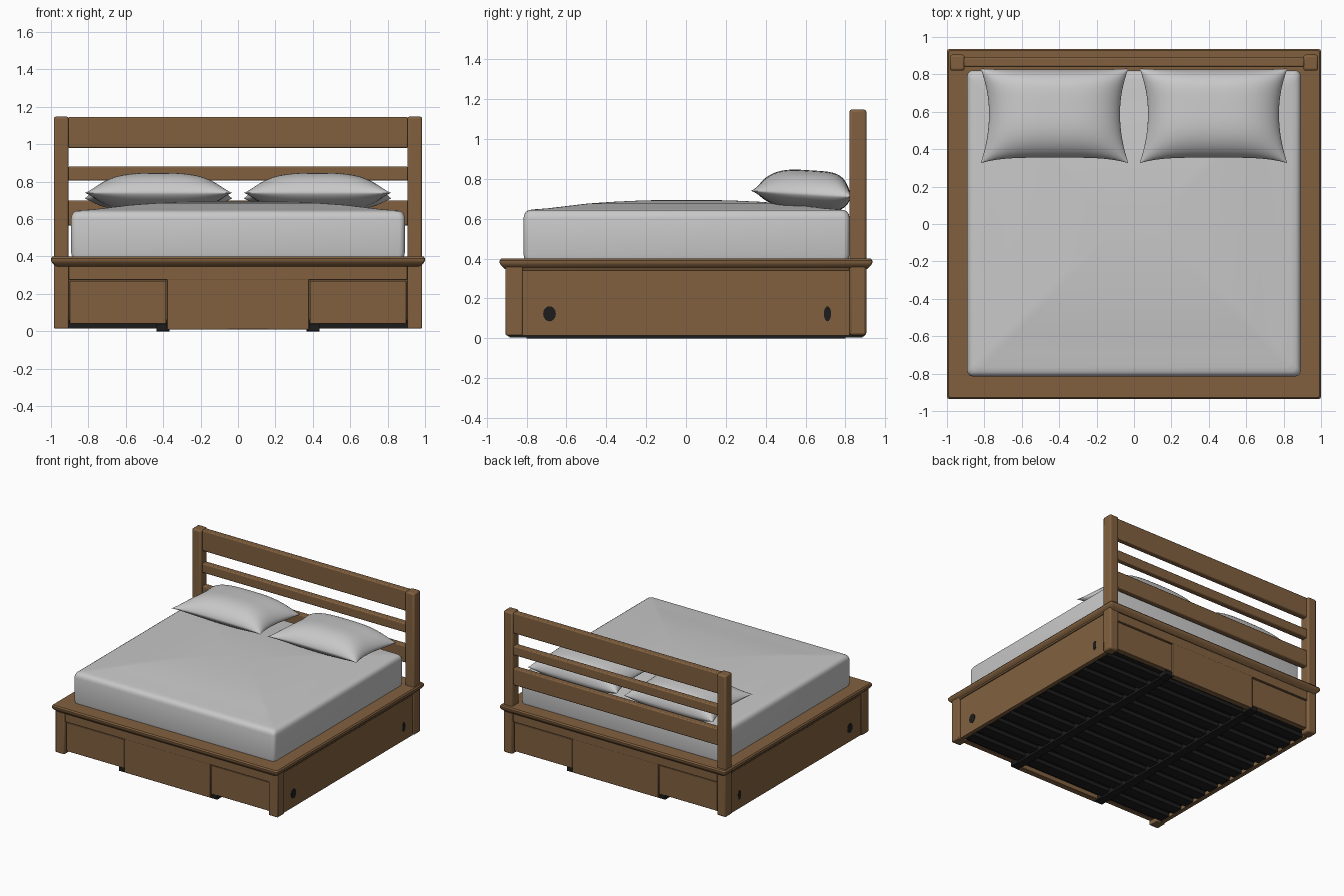
import bpy, bmesh, math

if "Cube" in bpy.data.objects:
    bpy.data.objects.remove(bpy.data.objects["Cube"], do_unlink=True)


def material(name, rgb):
    m = bpy.data.materials.new(name)
    m.use_nodes = True
    m.diffuse_color = (*rgb, 1)
    bsdf = m.node_tree.nodes["Principled BSDF"]
    bsdf.inputs["Base Color"].default_value = (*rgb, 1)
    bsdf.inputs["Roughness"].default_value = 0.8
    return m


WOOD = material("brown wood", (0.22, 0.118, 0.05))
LINEN = material("white linen", (0.58, 0.58, 0.58))
DARK = material("dark slats", (0.012, 0.012, 0.012))


def finish(name, bm, mat, bevel=0, angle=35):
    bmesh.ops.recalc_face_normals(bm, faces=bm.faces)
    me = bpy.data.meshes.new(name)
    bm.to_mesh(me)
    bm.free()
    me.materials.append(mat)
    ob = bpy.data.objects.new(name, me)
    bpy.context.collection.objects.link(ob)
    if bevel:
        mod = ob.modifiers.new("Bevel", "BEVEL")
        mod.width, mod.segments = bevel, 2
    bpy.ops.object.select_all(action="DESELECT")
    ob.select_set(True)
    bpy.context.view_layer.objects.active = ob
    bpy.ops.object.shade_smooth_by_angle(angle=math.radians(angle))
    return ob


def box(name, x, y, z, mat=WOOD, bevel=0.006):
    """Box from (min, max) ranges on each axis."""
    bm = bmesh.new()
    bmesh.ops.create_cube(bm, size=1)
    for v in bm.verts:
        v.co = [(a + b) / 2 + c * (b - a) for (a, b), c in zip((x, y, z), v.co)]
    return finish(name, bm, mat, bevel)


def span(a, b, side):
    return tuple(sorted((a * side, b * side)))


def loft(name, half_x, half_y, centre_y, radius, profile, mat, angle=35):
    """Stack rounded rectangles; profile holds (inset, height) pairs."""
    bm = bmesh.new()
    rings = []
    for inset, z in profile:
        hx, hy = half_x - inset, half_y - inset
        ring = []
        for q, (sx, sy) in enumerate(((1, 1), (-1, 1), (-1, -1), (1, -1))):
            for k in range(5):
                a = math.pi / 2 * (q + k / 4)
                ring.append(bm.verts.new((sx * (hx - radius) + radius * math.cos(a),
                                          centre_y + sy * (hy - radius) + radius * math.sin(a), z)))
        rings.append(ring)
    for low, high in zip(rings, rings[1:]):
        for i in range(len(low)):
            j = (i + 1) % len(low)
            bm.faces.new((low[i], low[j], high[j], high[i]))
    bm.faces.new(rings[0][::-1])
    bm.faces.new(rings[-1])
    return finish(name, bm, mat, 0, angle)


def pillow(name, side):
    """Soft cushion with pinched corners and a thin hem."""
    bm = bmesh.new()
    n = 28
    for top in (True, False):
        grid = []
        for i in range(n + 1):
            row = []
            for j in range(n + 1):
                u, v = -math.cos(math.pi * i / n), -math.cos(math.pi * j / n)
                x = 0.425 + u * (0.35 + 0.045 * v * v)
                y = 0.59 + v * (0.235 + 0.03 * u ** 4 * (1 if v < 0 else 0.2))
                back = 6 if v > 0 else 2.6
                puff = ((1 - abs(u) ** 3.2) * (1 - abs(v) ** back)) ** 0.65
                z = 0.725 - 0.015 * v + (0.12 if top else -0.08) * puff
                row.append(bm.verts.new((side * x, y, z)))
            grid.append(row)
        for i in range(n):
            for j in range(n):
                bm.faces.new((grid[i][j], grid[i + 1][j], grid[i + 1][j + 1], grid[i][j + 1]))
    bmesh.ops.remove_doubles(bm, verts=bm.verts, dist=0.0005)
    return finish(name, bm, LINEN, 0, 60)


# Storage base, corner posts and moulded ledge
box("base_core", (-0.965, 0.965), (-0.88, 0.88), (0.06, 0.37), bevel=0)
loft("ledge", 1.0, 0.935, 0, 0.012,
     [(0.03, 0.345), (0.018, 0.355), (0.005, 0.368), (0, 0.378), (0, 0.39), (0.008, 0.4)], WOOD)
for sx, side_name in ((1, "left"), (-1, "right")):
    box(f"{side_name}_front_post", span(0.905, 0.985, sx), (-0.905, -0.82), (0.015, 0.37))
    box(f"{side_name}_headboard_post", span(0.905, 0.985, sx), (0.82, 0.905), (0.015, 1.148), bevel=0.012)
    box(f"{side_name}_side_panel", span(0.94, 0.972, sx), (-0.82, 0.82), (0.015, 0.345), bevel=0)
    box(f"{side_name}_side_rail", span(0.94, 0.98, sx), (-0.82, 0.82), (0.34, 0.37), bevel=0.003)
    # Dark hand holes on the side panels
    for hole, y in (("front", -0.685), ("rear", 0.71)):
        bm = bmesh.new()
        bmesh.ops.create_cone(bm, cap_ends=True, segments=16, radius1=1, radius2=1, depth=1)
        r = 0.032 if hole == "front" else 0.018
        for v in bm.verts:
            a, b, c = v.co
            v.co = (sx * (0.972 + 0.004 * c), y + r * a, 0.123 + 0.038 * b)
        finish(f"{side_name}_{hole}_hole", bm, DARK)

# Drawer faces, repeated on the front and back
for sy, face in ((-1, "front"), (1, "back")):
    box(f"{face}_centre_panel", (-0.38, 0.38), span(0.85, 0.897, sy), (0.01, 0.28), bevel=0.004)
    box(f"{face}_top_rail", (-0.905, 0.905), span(0.85, 0.897, sy), (0.275, 0.37), bevel=0.004)
    for sx, side_name in ((1, "left"), (-1, "right")):
        box(f"{face}_{side_name}_drawer", span(0.384, 0.9, sx), span(0.85, 0.89, sy), (0.04, 0.27), bevel=0.004)

# Headboard boards
for name, low, high in (("top_board", 0.98, 1.145), ("middle_slat", 0.805, 0.88), ("lower_board", 0.565, 0.7)):
    box(f"headboard_{name}", (-0.91, 0.91), (0.84, 0.89), (low, high), bevel=0.008)

# Dark underside with cross slats and two long beams
box("underside_board", (-0.945, 0.945), (-0.86, 0.86), (0.045, 0.065), DARK, 0)
for i in range(12):
    y = -0.76 + i * 1.52 / 11
    box(f"under_slat_{i + 1}", (-0.935, 0.935), (y - 0.042, y + 0.042), (0.015, 0.05), DARK, 0)
for sx, side_name in ((1, "left"), (-1, "right")):
    box(f"{side_name}_under_beam", span(0.365, 0.435, sx), (-0.8, 0.8), (0, 0.04), DARK, 0)
    for sy, end in ((-1, "front"), (1, "back")):
        box(f"{side_name}_{end}_beam_end", span(0.365, 0.435, sx), span(0.78, 0.885, sy), (0.005, 0.04), DARK, 0)

# Mattress with a crowned top
loft("mattress", 0.892, 0.818, 0.003, 0.03,
     [(0.005, 0.395), (0, 0.42), (0, 0.605), (0.004, 0.622), (0.012, 0.635), (0.026, 0.643),
      (0.05, 0.647), (0.12, 0.652), (0.22, 0.664), (0.32, 0.676), (0.45, 0.685), (0.6, 0.692), (0.72, 0.694)],
     LINEN, 60)

# Pillows
pillow("left_pillow", 1)
pillow("right_pillow", -1)
